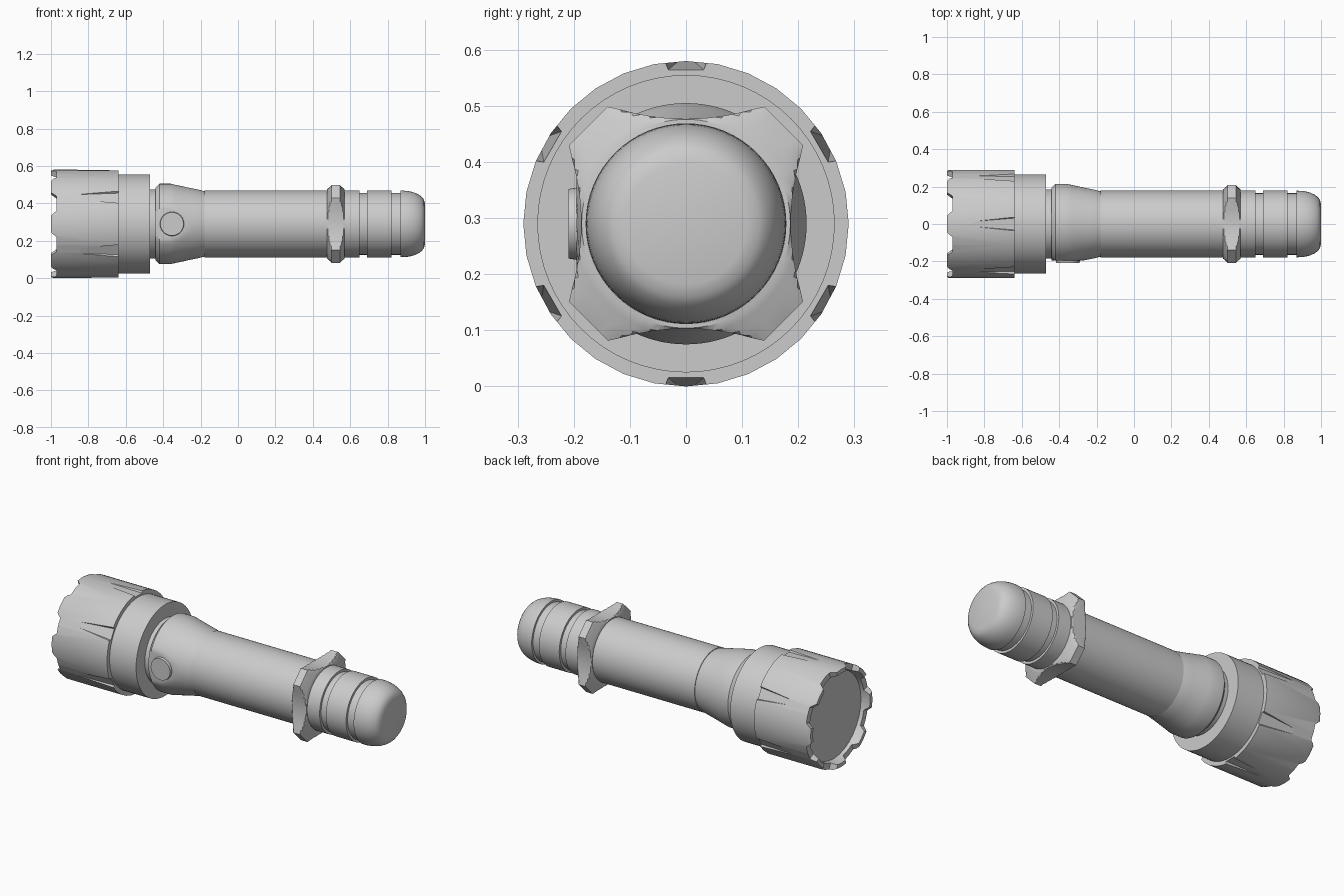
import bpy, bmesh, math
from mathutils import Vector, Matrix

if "Cube" in bpy.data.objects:
    bpy.data.objects.remove(bpy.data.objects["Cube"])

AXIS_Z = 0.29


def finish(name, bm, angle=30):
    bmesh.ops.remove_doubles(bm, verts=bm.verts, dist=1e-5)
    bmesh.ops.recalc_face_normals(bm, faces=bm.faces)
    me = bpy.data.meshes.new(name)
    bm.to_mesh(me)
    bm.free()
    ob = bpy.data.objects.new(name, me)
    bpy.context.collection.objects.link(ob)
    bpy.ops.object.select_all(action='DESELECT')
    ob.select_set(True)
    bpy.context.view_layer.objects.active = ob
    if angle:
        bpy.ops.object.shade_smooth_by_angle(angle=math.radians(angle))
    return ob


def lathe(name, profile, n=64, radius=lambda r, a: r, flat=None, angle=30):
    """Sweep (x, r) points about the long axis; radius() can reshape the section."""
    bm = bmesh.new()
    rings = []
    for x, r in profile:
        ring = []
        for i in range(n):
            a = 2 * math.pi * i / n
            rr = radius(r, a)
            y = rr * math.cos(a)
            if flat is not None:
                y = max(y, flat)
            ring.append(bm.verts.new((x, y, AXIS_Z + rr * math.sin(a))))
        rings.append(ring)
    for p, q in zip(rings, rings[1:]):
        for i in range(n):
            j = (i + 1) % n
            bm.faces.new((p[i], p[j], q[j], q[i]))
    bm.faces.new(rings[0])
    bm.faces.new(rings[-1])
    return finish(name, bm, angle)


def radial_cutter(name, pts, count, start):
    """Convex block of (x, radial, half width) corners repeated round the axis."""
    bm = bmesh.new()
    for k in range(count):
        rot = Matrix.Rotation(math.radians(start + 360 * k / count), 3, 'X')
        vs = [bm.verts.new(rot @ Vector((x, r, s * t)) + Vector((0, 0, AXIS_Z)))
              for x, r, t in pts for s in (-1, 1)]
        bmesh.ops.convex_hull(bm, input=vs)
    ob = finish(name, bm, 0)
    ob.hide_render = True
    ob.hide_set(True)
    return ob


def cut(ob, cutter):
    m = ob.modifiers.new("cut", 'BOOLEAN')
    m.operation = 'DIFFERENCE'
    m.solver = 'EXACT'
    m.object = cutter


# Head with recessed lens, toothed rim and six tapering flutes
head = lathe("head", [(-0.95, 0.25), (-1, 0.262), (-1, 0.284), (-0.985, 0.29),
                      (-0.64, 0.29), (-0.64, 0.2)], n=32)
cut(head, radial_cutter("rim_notches", [(-0.97, 0.2, 0.04), (-0.97, 0.36, 0.045),
                                        (-1.02, 0.2, 0.08), (-1.02, 0.36, 0.085)], 8, 22.5))
cut(head, radial_cutter("flute_cutters", [(-0.62, 0.273, 0.033), (-0.62, 0.33, 0.055),
                                          (-0.88, 0.291, 0.012), (-0.88, 0.33, 0.03)], 6, 30))

# Collar and neck
lathe("collar", [(-0.645, 0.265), (-0.47, 0.265)])
lathe("neck", [(-0.48, 0.185), (-0.43, 0.185)])

# Flared switch housing, flattened on the front under the button
lathe("switch_housing", [(-0.44, 0.19), (-0.44, 0.195), (-0.42, 0.215), (-0.36, 0.215),
                         (-0.33, 0.208), (-0.30, 0.202), (-0.27, 0.195), (-0.24, 0.189),
                         (-0.21, 0.183), (-0.18, 0.175)], n=96, flat=-0.195)

# Push button
bm = bmesh.new()
bmesh.ops.create_cone(bm, cap_ends=True, segments=48, radius1=0.067, radius2=0.062, depth=0.03,
                      matrix=Matrix.Translation((-0.353, -0.194, AXIS_Z))
                      @ Matrix.Rotation(math.pi / 2, 4, 'X'))
finish("button", bm)

# Main tube, grooved tail and domed end
dome = [(0.87 + 0.13 * t, 0.108 + 0.07 * math.sqrt(1 - t ** 2.2))
        for t in (0, 0.15, 0.3, 0.45, 0.6, 0.75, 0.87, 0.95, 1)]
lathe("tube", [(-0.18, 0.179), (0.65, 0.179), (0.65, 0.165), (0.69, 0.165), (0.69, 0.179),
               (0.82, 0.179), (0.82, 0.165), (0.868, 0.165), (0.868, 0.178)] + dome)


# Anti-roll ring: square with hollow sides, cut corners and coned rims
def ring_radius(limit, a):
    b = (a + math.pi / 4) % (math.pi / 2) - math.pi / 4
    c, s = math.cos(b), abs(math.sin(b))
    r = 0.187
    for _ in range(12):
        r = (0.187 + 0.023 * min(r * s / 0.138, 1) ** 2) / c
    return min(r, 0.348 / (c + s), limit)


half = [(0.047, 0.186), (0.042, 0.199), (0.036, 0.214), (0.03, 0.23), (0.022, 0.252)]
lathe("anti_roll_ring", [(0.523 - d, r) for d, r in half]
      + [(0.523 + d, r) for d, r in reversed(half)], n=96, radius=ring_radius, angle=22)
